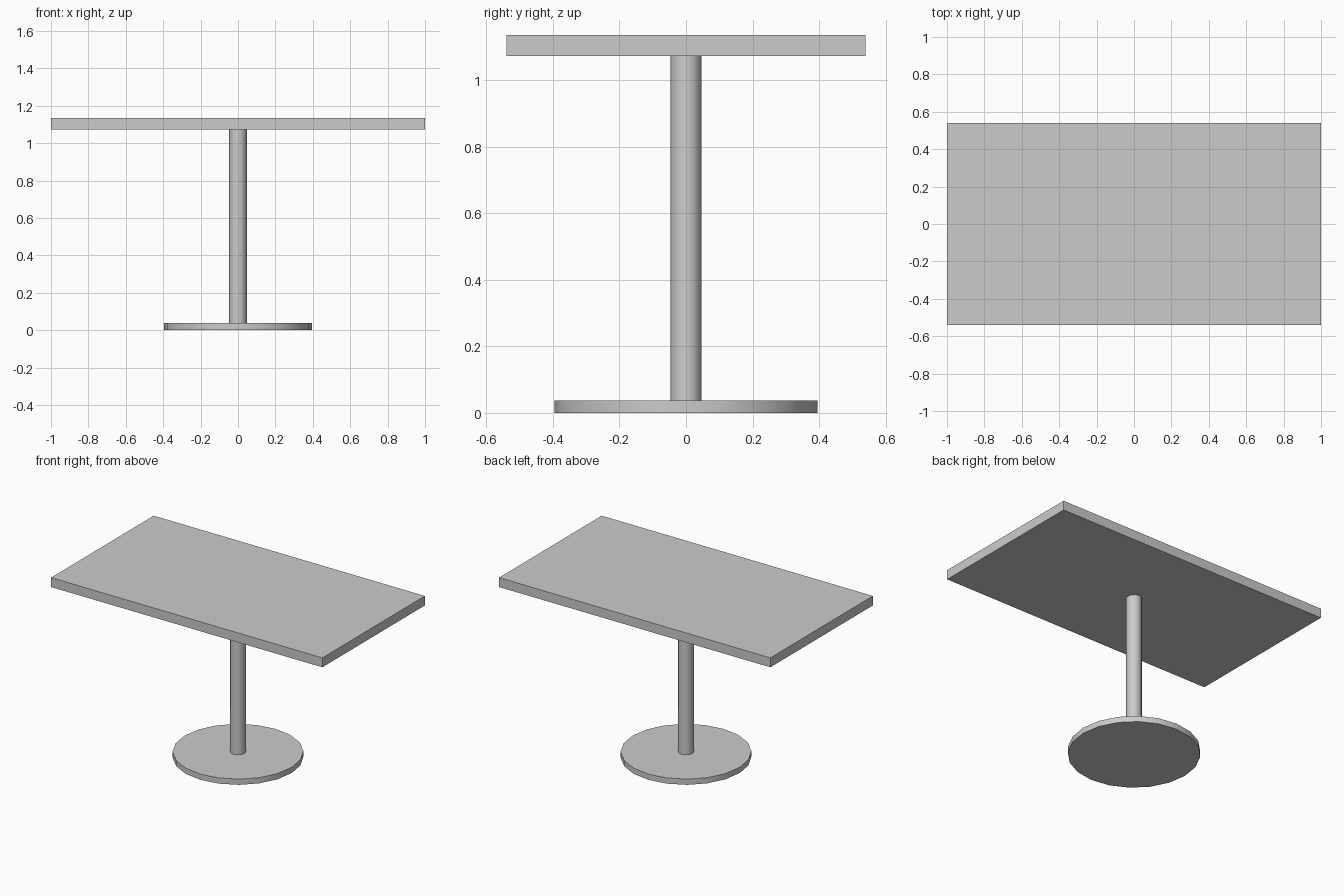
import bpy
import math

if "Cube" in bpy.data.objects:
    bpy.data.objects.remove(bpy.data.objects["Cube"], do_unlink=True)

# Single plain grey for every part
grey = bpy.data.materials.new("plain_grey")
grey.use_nodes = True
colour = (0.6, 0.6, 0.6, 1)
grey.diffuse_color = colour
grey.node_tree.nodes["Principled BSDF"].inputs["Base Color"].default_value = colour

BASE_TOP, TOP_UNDER, TOP_UPPER = 0.038, 1.073, 1.136


def finish(name):
    obj = bpy.context.object
    obj.name = name
    obj.data.materials.append(grey)
    return obj


def cylinder(name, radius, sides, low, high):
    bpy.ops.mesh.primitive_cylinder_add(
        vertices=sides, radius=radius, depth=high - low,
        location=(0, 0, (low + high) / 2))
    obj = finish(name)
    bpy.ops.object.shade_smooth_by_angle(angle=math.radians(40))
    return obj


# Round foot and slim central column
cylinder("base_disc", 0.395, 20, 0, BASE_TOP)
cylinder("column", 0.047, 12, BASE_TOP, TOP_UNDER)

# Rectangular slab top
bpy.ops.mesh.primitive_cube_add(size=1, location=(0, 0, (TOP_UNDER + TOP_UPPER) / 2))
top = finish("table_top")
top.scale = (2, 1.08, TOP_UPPER - TOP_UNDER)
bpy.ops.object.transform_apply(location=False, rotation=False, scale=True)
